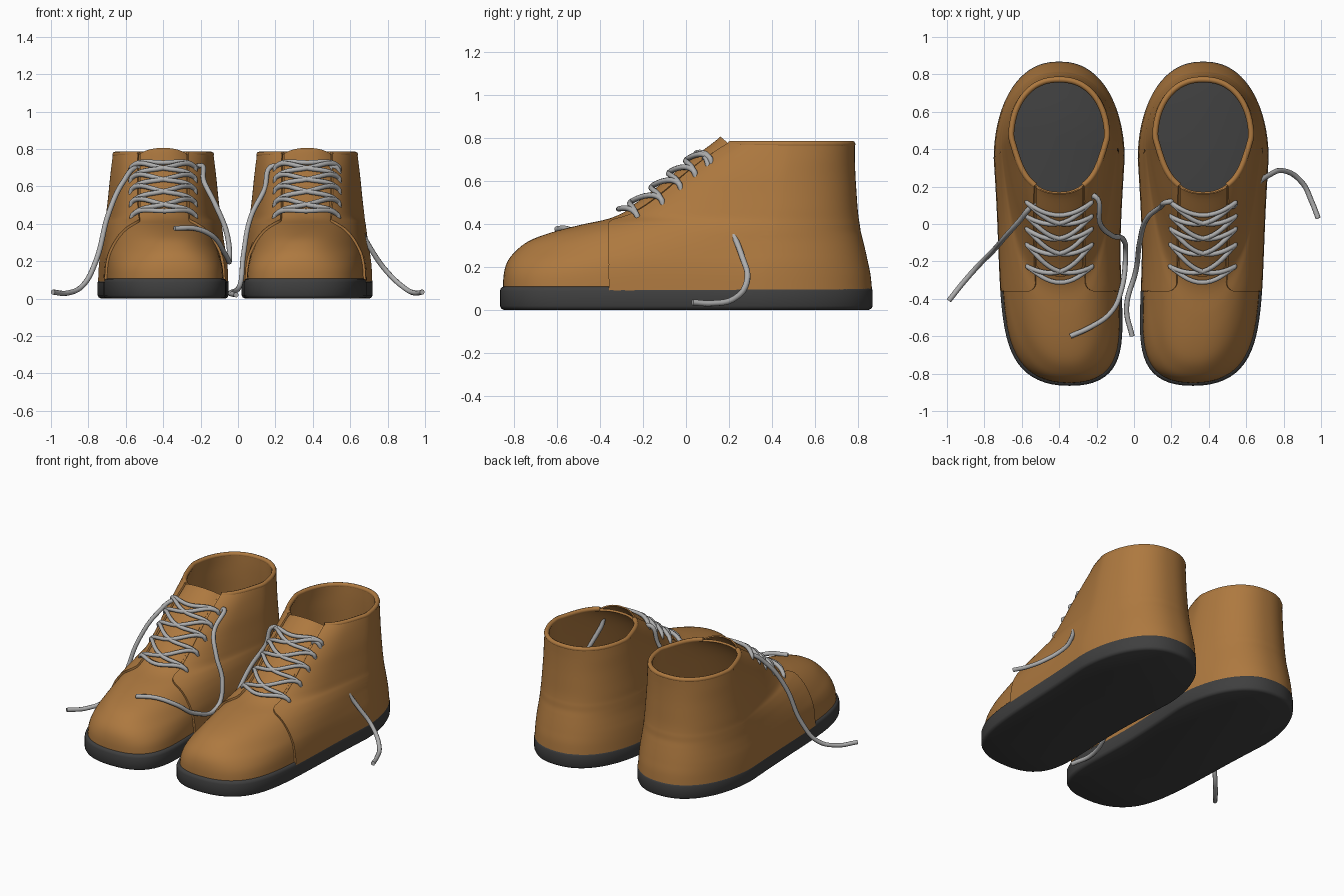
import bpy, math
from mathutils import Vector

if "Cube" in bpy.data.objects:
    bpy.data.objects.remove(bpy.data.objects["Cube"])

MID = -0.015      # mirror plane of the pair
CX = 0.385        # boot centre distance from that plane
Q = 2.3

# upper rings: height, front y, back y, half width, front squareness, widest y
RINGS = [(.09, -.85, .852, .335, 9, .35), (.16, -.848, .845, .332, 8, .35),
         (.22, -.832, .833, .326, 6, .36), (.27, -.795, .822, .318, 4.2, .37),
         (.32, -.73, .81, .31, 3, .38), (.36, -.625, .80, .305, 2.4, .39),
         (.395, -.49, .795, .30, 2.1, .40), (.425, -.355, .79, .295, 2, .41),
         (.47, -.26, .785, .29, 2, .42), (.54, -.16, .78, .282, 2, .43),
         (.62, -.06, .775, .274, 2, .44), (.70, .05, .772, .265, 2, .46),
         (.77, .165, .772, .256, 2, .47)]
TOP = len(RINGS) - 1


def material(name, rgb):
    m = bpy.data.materials.new(name)
    m.diffuse_color = (*rgb, 1)
    m.use_nodes = True
    m.node_tree.nodes["Principled BSDF"].inputs["Base Color"].default_value = m.diffuse_color
    return m


LEATHER = material("brown_leather", (.42, .19, .05))
RUBBER = material("dark_rubber", (.05, .05, .05))
CORD = material("grey_cord", (.42, .42, .42))


def ring_at(s):
    """Catmull-Rom blend of the ring table."""
    i = min(int(s), TOP - 1)
    t = s - i
    a, b, c, d = (RINGS[max(0, min(TOP, i + k))] for k in (-1, 0, 1, 2))
    return [.5 * (2 * q + (r - p) * t + (2*p - 5*q + 4*r - w) * t*t + (3*q - p - 3*r + w) * t**3)
            for p, q, r, w in zip(a, b, c, d)]


def centre_x(y):
    return CX - .055 * (max(0, -y) / .86) ** 2


def outline(ring, a):
    """Point on a ring; a = 0 is the toe, pi the heel."""
    z, front, back, w, p, yc = ring
    v = abs(math.cos(a))
    if math.cos(a) > 0:
        y = yc - (yc - front) * v
        w *= 1 - .07 * math.sin(math.pi * min(v, .5))
    else:
        y, p = yc + (back - yc) * v, 2
    hw = w * max(0, 1 - v ** p) ** (1 / Q)
    return Vector((centre_x(y) + math.copysign(hw, math.sin(a)), y, z))


def surface(s, a):
    return outline(ring_at(s), a)


def level(z):
    """Ring parameter for a height."""
    return min((k / 50 for k in range(TOP * 50 + 1)), key=lambda s: abs(ring_at(s)[0] - z))


def first_angle(s, test):
    for k in range(600):
        a = math.pi / 2 * k / 600
        p = surface(s, a)
        if test(p.x - centre_x(p.y), p.y):
            return a
    return math.pi / 2


def in_quarter(dx, y, r=.05):
    d1, d2 = y + .36, dx - .13
    if d1 < 0 or d2 < 0:
        return False
    return d1 > r or d2 > r or (r - d1) ** 2 + (r - d2) ** 2 <= r * r


def add_mesh(name, rows, mat, closed=False, caps=False, thick=0, offset=1):
    n = len(rows[0])
    verts = [p for row in rows for p in row]
    faces = [(j*n + i, j*n + (i+1) % n, (j+1)*n + (i+1) % n, (j+1)*n + i)
             for j in range(len(rows) - 1) for i in range(n if closed else n - 1)]
    if caps:
        faces += [tuple(range(n - 1, -1, -1)), tuple(range(len(verts) - n, len(verts)))]
    me = bpy.data.meshes.new(name)
    me.from_pydata(verts, [], faces)
    me.polygons.foreach_set("use_smooth", [True] * len(faces))
    me.materials.append(mat)
    ob = bpy.data.objects.new(name, me)
    ob.location.x = MID
    bpy.context.collection.objects.link(ob)
    if thick:
        m = ob.modifiers.new("thickness", 'SOLIDIFY')
        m.thickness, m.offset = thick, offset
    m = ob.modifiers.new("pair", 'MIRROR')
    m.use_mirror_merge = False
    m = ob.modifiers.new("crisp", 'EDGE_SPLIT')
    m.split_angle = math.radians(45)
    return ob


def add_tube(name, paths, radius, mat):
    cu = bpy.data.curves.new(name, 'CURVE')
    cu.dimensions = '3D'
    cu.bevel_depth, cu.bevel_resolution, cu.resolution_u = radius, 2, 8
    cu.use_fill_caps = True
    for path in paths:
        sp = cu.splines.new('BEZIER')
        sp.bezier_points.add(len(path) - 1)
        for bp, p in zip(sp.bezier_points, path):
            bp.co = p
            bp.handle_left_type = bp.handle_right_type = 'AUTO'
    cu.materials.append(mat)
    ob = bpy.data.objects.new(name, cu)
    bpy.context.collection.objects.link(ob)


def angles(a0, a1, n):
    return [a0 + (a1 - a0) * i / n for i in range(n + 1)]


# sole slab with softened edges
rows = []
for z, inset in [(0, .018), (.006, .006), (.018, 0), (.088, 0), (.102, .005), (.108, .016)]:
    ring = (z, -.865 + inset, .868 - inset, .35 - inset, 9, .35)
    rows.append([outline(ring, a) for a in angles(0, 2 * math.pi, 112)[:-1]])
add_mesh("soles", rows, RUBBER, closed=True, caps=True)

# vamp and lining shell
steps = [k / 4 for k in range(TOP * 4 + 1)]
rows = [[surface(s, a) for a in angles(0, 2 * math.pi, 112)[:-1]] for s in steps]
add_mesh("vamps", rows, LEATHER, closed=True, thick=.014, offset=-1)

# quarters: raised layer wrapping the heel, open at the throat
rows = []
for s in [k / 8 for k in range(TOP * 8 + 1)]:
    a0 = first_angle(s, in_quarter)
    rows.append([surface(s, a) for a in angles(a0, 2 * math.pi - a0, 90)])
add_mesh("quarters", rows, LEATHER, thick=.013, offset=1)
collar = rows[-1][::3]

# tongue with a rounded top
rows = []
s0 = level(.46)
for k in range(25):
    s = s0 + (TOP - s0) * k / 24
    a0 = first_angle(s, lambda dx, y: dx >= .12)
    lift = .03 * (k / 24) ** 4
    row = []
    for a in angles(-a0, a0, 14):
        p = surface(s, a)
        p.z += lift * (1 - (a / a0) ** 2)
        row.append(p)
    rows.append(row)
add_mesh("tongues", rows, LEATHER, thick=.008, offset=1)

# lace crossings over the instep
HEIGHTS = [.43, .50, .57, .63, .69]


def eyelet(i, side):
    s = level(HEIGHTS[i])
    a = first_angle(s, lambda dx, y: dx >= .16)
    return surface(s, side * a) + Vector((side * .006, -.012, .018))


def strap(i, j):
    a, b = eyelet(i, -1), eyelet(j, 1)
    mid = surface(level((HEIGHTS[i] + HEIGHTS[j]) / 2 + .02), 0) + Vector((0, -.018, .018))
    tuck = Vector((0, .012, -.03))
    return [a + tuck + Vector((-.006, 0, 0)), a, mid, b, b + tuck + Vector((.006, 0, 0))]


straps = [strap(0, 0), strap(4, 4)]
for i in range(4):
    straps += [strap(i, i + 1), strap(i + 1, i)]

for label, side in (("right", 1), ("left", -1)):
    def place(path):
        return [Vector((MID + side * p.x, p.y, p.z)) for p in path]
    add_tube(label + "_collar_roll", [place(collar)], .016, LEATHER)
    add_tube(label + "_lacing", [place(p) for p in straps], .013, CORD)

# loose lace ends
ENDS = {
    "right_outer_lace_end": [(.49, .09, .69), (.51, .09, .71), (.55, .12, .60), (.63, .19, .42),
                             (.72, .26, .25), (.80, .285, .14), (.90, .22, .05),
                             (.95, .12, .03), (.985, .03, .035)],
    "right_inner_lace_end": [(.21, .12, .69), (.19, .12, .71), (.14, .09, .58), (.07, .03, .44),
                             (.03, -.1, .24), (.01, -.25, .07), (-.04, -.45, .03), (-.01, -.6, .02)],
    "left_outer_lace_end": [(-.52, .11, .69), (-.54, .10, .70), (-.61, .02, .63), (-.69, -.07, .46),
                            (-.76, -.15, .2), (-.83, -.22, .07), (-.91, -.31, .03), (-.99, -.41, .035)],
    "left_inner_lace_end": [(-.23, .14, .69), (-.21, .15, .71), (-.18, 0, .62), (-.12, -.06, .5),
                            (-.06, -.08, .35), (-.045, -.16, .21), (-.07, -.36, .24),
                            (-.13, -.48, .33), (-.23, -.55, .375), (-.34, -.60, .375)],
}
for name, path in ENDS.items():
    add_tube(name, [path], .014, CORD)
